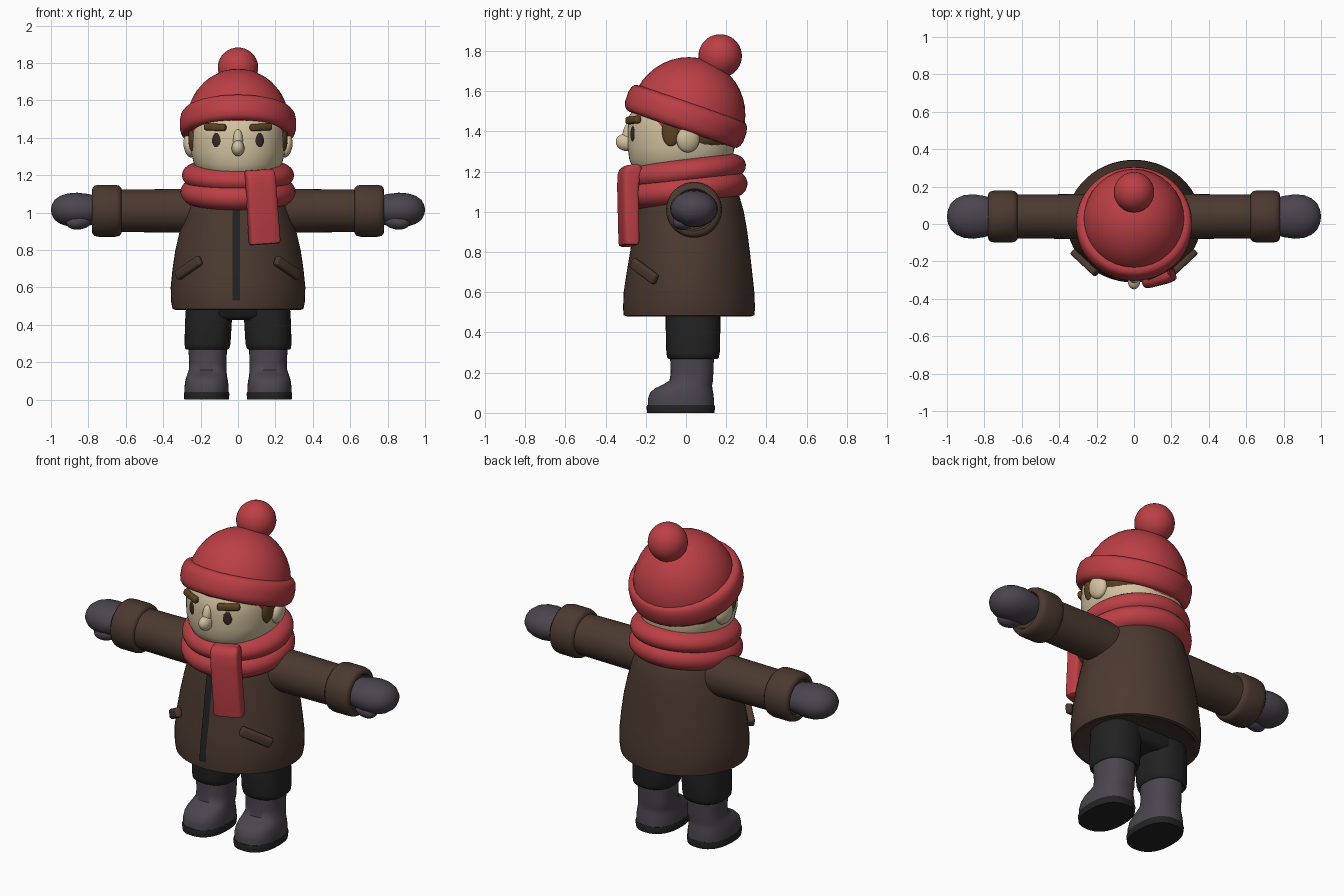
import bpy, bmesh, math
from mathutils import Matrix, Vector, Euler

cube = bpy.data.objects.get("Cube")
if cube:
    bpy.data.objects.remove(cube)


def material(name, r, g, b):
    m = bpy.data.materials.new(name)
    m.use_nodes = True
    m.diffuse_color = (r, g, b, 1)
    m.node_tree.nodes["Principled BSDF"].inputs["Base Color"].default_value = (r, g, b, 1)
    return m


RED = material("red wool", 0.5, 0.05, 0.06)
BROWN = material("brown coat", 0.07, 0.041, 0.029)
GREY = material("purple grey", 0.072, 0.058, 0.078)
BLACK = material("black cloth", 0.016, 0.016, 0.016)
SKIN = material("skin", 0.65, 0.54, 0.35)
HAIR = material("brown hair", 0.11, 0.055, 0.016)
EYE = material("dark eye", 0.035, 0.022, 0.018)


def finish(name, bm, mat, matrix=Matrix(), side=1, angle=50):
    """Turn a bmesh into a smooth-shaded object, flipped to -x when side is -1."""
    bm.transform(Matrix.Diagonal((side, 1, 1, 1)) @ matrix)
    bmesh.ops.recalc_face_normals(bm, faces=bm.faces)
    mesh = bpy.data.meshes.new(name)
    bm.to_mesh(mesh)
    bm.free()
    mesh.materials.append(mat)
    obj = bpy.data.objects.new(name, mesh)
    bpy.context.collection.objects.link(obj)
    bpy.ops.object.select_all(action='DESELECT')
    obj.select_set(True)
    bpy.context.view_layer.objects.active = obj
    bpy.ops.object.shade_smooth_by_angle(angle=math.radians(angle))
    return obj


def place(loc, rot=(0, 0, 0), scale=(1, 1, 1)):
    rot = Euler([math.radians(a) for a in rot])
    return Matrix.LocRotScale(Vector(loc), rot, Vector(scale))


def loft(name, rings, mat, axis="Z", power=2, n=40, matrix=Matrix(), side=1):
    """Skin oval rings given as (position, centre a, centre b, radius a, radius b)."""
    bm = bmesh.new()
    loops = []
    for t, a, b, ra, rb in rings:
        loop = []
        for i in range(n):
            c, s = math.cos(math.tau * i / n), math.sin(math.tau * i / n)
            u = a + ra * math.copysign(abs(c) ** (2 / power), c)
            v = b + rb * math.copysign(abs(s) ** (2 / power), s)
            loop.append(bm.verts.new((u, v, t) if axis == "Z" else (t, u, v)))
        loops.append(loop)
    for low, high in zip(loops, loops[1:]):
        for i in range(n):
            j = (i + 1) % n
            bm.faces.new((low[i], low[j], high[j], high[i]))
    bm.faces.new(loops[0])
    bm.faces.new(loops[-1])
    return finish(name, bm, mat, matrix, side)


def ball(name, loc, radii, mat, rot=(0, 0, 0), side=1):
    bm = bmesh.new()
    bmesh.ops.create_uvsphere(bm, u_segments=32, v_segments=20, radius=1)
    return finish(name, bm, mat, place(loc, rot, radii), side)


def soft_box(name, loc, size, mat, rot, side=1):
    bm = bmesh.new()
    bmesh.ops.create_cube(bm, size=1)
    bm.transform(Matrix.Diagonal((*size, 1)))
    bmesh.ops.bevel(bm, geom=bm.edges[:], offset=min(size) * 0.35, segments=3,
                    profile=0.5, affect='EDGES')
    return finish(name, bm, mat, place(loc, rot), side)


def roll(name, loc, tilt, major, minor, squash):
    bpy.ops.mesh.primitive_torus_add(major_segments=56, minor_segments=20,
                                     major_radius=major, minor_radius=minor)
    obj = bpy.context.object
    obj.name = name
    obj.matrix_world = place(loc, (tilt, 0, 0), (1, 1, squash))
    obj.data.materials.append(RED)
    bpy.ops.object.shade_smooth_by_angle(angle=math.radians(60))


# Coat body with a rounded hem
coat = [(0.5, 0, 0.015, 0.30, 0.28), (0.48, 0, 0.015, 0.335, 0.31),
        (0.485, 0, 0.015, 0.35, 0.325), (0.52, 0, 0.015, 0.357, 0.328),
        (0.6, 0, 0.015, 0.36, 0.325), (0.7, 0, 0.017, 0.35, 0.312),
        (0.8, 0, 0.02, 0.335, 0.298), (0.9, 0, 0.02, 0.312, 0.285),
        (1.0, 0, 0.02, 0.285, 0.268), (1.08, 0, 0.02, 0.26, 0.245),
        (1.13, 0, 0.02, 0.22, 0.21), (1.17, 0, 0.02, 0.16, 0.15)]
loft("coat", coat, BROWN, n=56)

# Zip strip that follows the coat front
bm = bmesh.new()
edge = [[bm.verts.new((x, b - rb - 0.005, max(z, 0.53))) for x in (-0.029, 0.012)]
        for z, a, b, ra, rb in coat[3:10]]
for p, q in zip(edge, edge[1:]):
    bm.faces.new((p[0], p[1], q[1], q[0]))
bmesh.ops.solidify(bm, geom=bm.faces[:], thickness=0.008)
finish("zip", bm, BLACK)

# Head, nose and back hair
head = [(1.12, 0, 0.0, 0.13, 0.13), (1.18, 0, -0.02, 0.17, 0.2),
        (1.215, 0, -0.025, 0.205, 0.238), (1.26, 0, -0.025, 0.235, 0.257),
        (1.32, 0, -0.025, 0.25, 0.265), (1.4, 0, -0.025, 0.252, 0.266),
        (1.48, 0, -0.02, 0.25, 0.262), (1.56, 0, 0.0, 0.22, 0.22)]
loft("head", head, SKIN, power=2.2, n=48)
ball("nose", (0, -0.3, 1.345), (0.034, 0.05, 0.042), SKIN, (-15, 0, 0))
ball("nose_bridge", (0, -0.285, 1.39), (0.026, 0.03, 0.06), SKIN, (-12, 0, 0))
ball("back_hair", (0, 0.06, 1.38), (0.25, 0.19, 0.13), HAIR)

# Knitted hat: dome, turned-up band and bobble
ball("hat_dome", (0, 0.01, 1.48), (0.275, 0.285, 0.29), RED, (-19, 0, 0))
band = [(-0.07, 0.27), (-0.066, 0.29), (-0.05, 0.304), (-0.025, 0.311), (0.02, 0.311),
        (0.048, 0.305), (0.064, 0.293), (0.07, 0.27)]
loft("hat_band", [(t, 0, 0, r, r) for t, r in band], RED, n=56,
     matrix=place((0, 0, 1.475), (-19, 0, 0)))
ball("hat_bobble", (0, 0.17, 1.775), (0.108, 0.108, 0.108), RED)

# Scarf: two rolls and a hanging tail
roll("scarf_lower_roll", (0, 0, 1.11), 7, 0.225, 0.083, 0.85)
roll("scarf_upper_roll", (0, 0, 1.2), 7, 0.222, 0.078, 0.8)
tail = [(-0.2, 0, 0, 0.07, 0.025), (-0.195, 0, 0, 0.08, 0.037), (-0.18, 0, 0, 0.083, 0.04),
        (0.1, 0, 0, 0.08, 0.043), (0.16, 0, 0.01, 0.08, 0.05),
        (0.185, 0, 0.015, 0.078, 0.045), (0.2, 0, 0.02, 0.07, 0.03)]
loft("scarf_tail", tail, RED, power=5, matrix=place((0.13, -0.287, 1.03), (0, -4, 14)))

# Hips joining the trouser legs
loft("trouser_hips", [(0.425, 0, 0.035, 0.12, 0.1), (0.45, 0, 0.035, 0.24, 0.13),
                      (0.56, 0, 0.035, 0.26, 0.14)], BLACK, power=3)

for side, label in ((1, "left"), (-1, "right")):
    # Face details
    ball(label + "_eye", (0.115, -0.263, 1.387), (0.026, 0.009, 0.04), EYE, (0, 0, 24), side)
    soft_box(label + "_brow", (0.122, -0.262, 1.457), (0.125, 0.036, 0.038), HAIR,
             (0, -3, 26), side)
    ball(label + "_ear", (0.258, 0.01, 1.36), (0.032, 0.058, 0.065), SKIN, (0, 8, 10), side)
    ball(label + "_sideburn", (0.243, -0.075, 1.4), (0.022, 0.045, 0.075), HAIR, (0, 0, -8), side)

    # Sleeve, cuff and mitten
    sleeve = [(0.15, 0.035, 1.0, 0.125, 0.12), (0.3, 0.04, 1.01, 0.12, 0.117),
              (0.64, 0.04, 1.01, 0.117, 0.113)]
    loft(label + "_sleeve", sleeve, BROWN, "X", side=side)
    cuff = [(0.622, 0.1), (0.624, 0.122), (0.635, 0.134), (0.655, 0.139), (0.745, 0.139),
            (0.768, 0.134), (0.779, 0.122), (0.78, 0.105), (0.765, 0.095)]
    loft(label + "_cuff", [(x, 0.04, 1.01, r, r) for x, r in cuff], BROWN, "X", side=side)
    mitten = [(0.74, 0.095, 0.07), (0.8, 0.11, 0.085), (0.86, 0.119, 0.092),
              (0.91, 0.114, 0.088), (0.95, 0.097, 0.075), (0.98, 0.07, 0.054),
              (0.995, 0.035, 0.028), (1.0, 0.005, 0.005)]
    loft(label + "_mitten", [(x, 0.04, 1.015, a, b) for x, a, b in mitten], GREY, "X", side=side)
    ball(label + "_thumb", (0.85, -0.015, 0.952), (0.07, 0.05, 0.042), GREY, (0, 8, -12), side)

    # Slanted pocket flap
    soft_box(label + "_pocket", (0.264, -0.208, 0.705), (0.19, 0.036, 0.055), BROWN,
             (0, 27, 43), side)

    # Trouser leg and boot
    leg = [(0.285, 0.165, 0.035, 0.1, 0.105), (0.268, 0.165, 0.035, 0.11, 0.12),
           (0.275, 0.165, 0.035, 0.118, 0.128), (0.3, 0.163, 0.035, 0.123, 0.133),
           (0.42, 0.158, 0.035, 0.125, 0.136), (0.54, 0.15, 0.035, 0.125, 0.136)]
    loft(label + "_trouser_leg", leg, BLACK, power=2.4, side=side)
    boot = [(0.035, 0.168, -0.025, 0.118, 0.165), (0.07, 0.168, -0.025, 0.118, 0.164),
            (0.1, 0.168, -0.022, 0.114, 0.157), (0.122, 0.167, -0.012, 0.109, 0.143),
            (0.138, 0.165, 0.005, 0.105, 0.125), (0.16, 0.162, 0.026, 0.101, 0.108),
            (0.2, 0.161, 0.03, 0.1, 0.106), (0.3, 0.163, 0.03, 0.104, 0.11)]
    loft(label + "_boot", boot, GREY, power=2.4, side=side)
    sole = [(0, 0.168, -0.026, 0.119, 0.167), (0.03, 0.168, -0.026, 0.122, 0.171),
            (0.04, 0.168, -0.026, 0.119, 0.167)]
    loft(label + "_sole", sole, BLACK, power=2.4, side=side)
